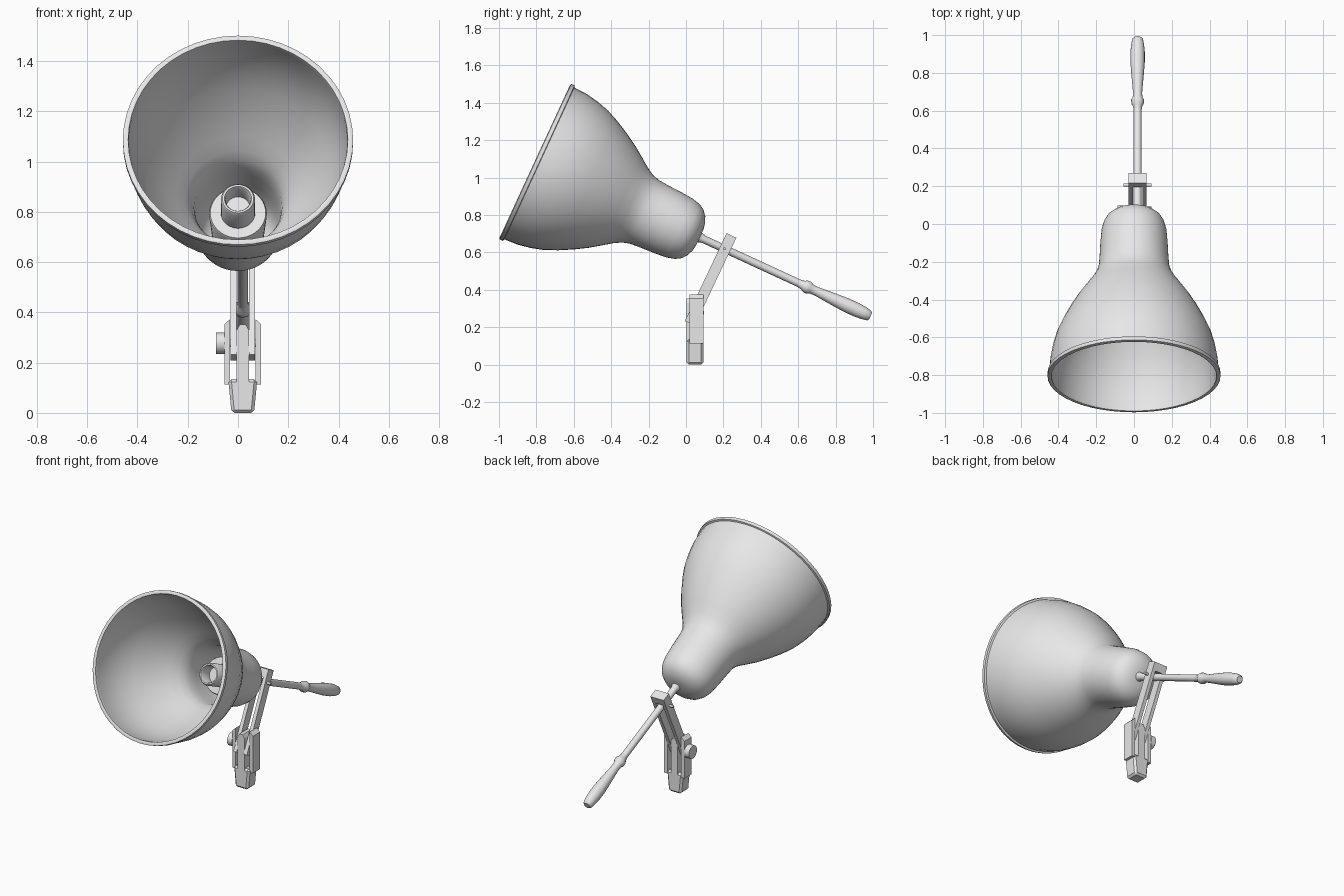
import bpy, bmesh, math
from mathutils import Matrix, Vector

cube = bpy.data.objects.get("Cube")
if cube:
    bpy.data.objects.remove(cube, do_unlink=True)

grey = bpy.data.materials.new("light_grey_metal")
grey.use_nodes = True
grey.diffuse_color = (0.8, 0.8, 0.8, 1)
grey.node_tree.nodes["Principled BSDF"].inputs["Base Color"].default_value = (0.8, 0.8, 0.8, 1)

MID = 0.019  # clamp and handle sit slightly off the shade's centre
TILT = math.radians(-114.77)  # turns local z into the lamp's axis
LINK = math.radians(-25.4)


def finish(name, bm, matrix, smooth=False):
    """Turn a bmesh into a placed object with the shared material."""
    bmesh.ops.recalc_face_normals(bm, faces=bm.faces)
    mesh = bpy.data.meshes.new(name)
    bm.to_mesh(mesh)
    bm.free()
    mesh.materials.append(grey)
    obj = bpy.data.objects.new(name, mesh)
    bpy.context.collection.objects.link(obj)
    obj.matrix_world = matrix
    if smooth:
        bpy.ops.object.select_all(action='DESELECT')
        obj.select_set(True)
        bpy.context.view_layer.objects.active = obj
        bpy.ops.object.shade_smooth_by_angle(angle=math.radians(40))
    return obj


def lathe(name, profile, x=0.0, steps=40):
    """Spin (distance, radius) points around the lamp's axis."""
    bm = bmesh.new()
    verts = [bm.verts.new((r, 0, t)) for t, r in profile]
    edges = [bm.edges.new(pair) for pair in zip(verts, verts[1:])]
    bmesh.ops.spin(bm, geom=verts + edges, cent=(0, 0, 0), axis=(0, 0, 1),
                   angle=math.tau, steps=steps)
    bmesh.ops.remove_doubles(bm, verts=bm.verts, dist=0.0005)
    place = Matrix.Translation((x, -0.805, 1.085)) @ Matrix.Rotation(TILT, 4, 'X')
    return finish(name, bm, place, True)


def box(name, centre, size, angle=0.0, offset=(0, 0, 0)):
    """Box at an offset within a frame tilted about x."""
    bm = bmesh.new()
    bmesh.ops.create_cube(bm, size=1)
    for v in bm.verts:
        v.co = Vector(a * b for a, b in zip(v.co, size)) + Vector(offset)
    return finish(name, bm, Matrix.Translation(centre) @ Matrix.Rotation(angle, 4, 'X'))


def rod_x(name, x1, x2, y, z, radius, sides):
    """Cylinder lying along x."""
    bm = bmesh.new()
    bmesh.ops.create_cone(bm, cap_ends=True, segments=sides, radius1=radius,
                          radius2=radius, depth=x2 - x1)
    place = Matrix.Translation(((x1 + x2) / 2, y, z)) @ Matrix.Rotation(math.pi / 2, 4, 'Y')
    return finish(name, bm, place, True)


def prism(name, outline, y1, y2):
    """Front outline in x and z, extruded along y."""
    bm = bmesh.new()
    face = bm.faces.new([bm.verts.new((x, y1, z)) for x, z in outline])
    new = bmesh.ops.extrude_face_region(bm, geom=[face])["geom"]
    bmesh.ops.translate(bm, vec=(0, y2 - y1, 0),
                        verts=[v for v in new if isinstance(v, bmesh.types.BMVert)])
    return finish(name, bm, Matrix.Identity(4))


# Bell shade: outer wall, then the inner wall offset by the sheet thickness
bell = [(0.023, 0.447), (0.1, 0.443), (0.17, 0.43), (0.24, 0.41), (0.31, 0.379),
        (0.38, 0.342), (0.45, 0.3), (0.51, 0.258), (0.56, 0.222), (0.6, 0.199),
        (0.64, 0.187), (0.7, 0.182), (0.78, 0.178), (0.85, 0.172), (0.895, 0.16),
        (0.925, 0.142), (0.947, 0.115), (0.962, 0.08), (0.968, 0.045)]
wall = 0.012
inner = [(t - wall * 0.5, r - wall) for t, r in reversed(bell)]
lip = [(0.012, 0.435), (-0.002, 0.437), (-0.004, 0.448), (0.0, 0.458),
       (0.02, 0.458), (0.023, 0.447)]
lathe("bell_shade", [(0.968, 0)] + bell[::-1] + lip[::-1] + inner[::-1] + [(0.962, 0)], steps=48)

# Bulb socket: wide collar and hollow tube
lathe("socket_collar", [(0.95, 0.1), (0.7, 0.115), (0.69, 0.11), (0.69, 0)])
lathe("socket_tube", [(0.7, 0.068), (0.565, 0.068), (0.556, 0.062), (0.556, 0.054),
                      (0.565, 0.049), (0.64, 0.047), (0.64, 0)])

# Stem and turned handle
lathe("stem", [(0.94, 0), (0.94, 0.034), (0.975, 0.026), (0.99, 0.021),
               (1.56, 0.021), (1.56, 0)], MID, 20)
lathe("handle", [(1.55, 0), (1.55, 0.021), (1.575, 0.025), (1.59, 0.033), (1.61, 0.034),
                 (1.625, 0.026), (1.65, 0.024), (1.7, 0.028), (1.76, 0.033), (1.83, 0.038),
                 (1.89, 0.038), (1.935, 0.034), (1.965, 0.028), (1.973, 0.02), (1.973, 0)],
      MID, 20)

# Forked link: two bars joined over the stem
link_centre = (MID, 0.1315, 0.455)
for side, sx in (("right", -1), ("left", 1)):
    box(side + "_link_bar", link_centre, (0.023, 0.058, 0.52), LINK, (sx * 0.0365, 0, 0))
box("link_bridge", link_centre, (0.096, 0.058, 0.05), LINK, (0, 0, 0.2355))
rod_x("link_pin", MID - 0.074, MID + 0.074, 0.206, 0.62, 0.008, 12)

# Clamp: tapered plug, central tongue and two outer cheeks
plug = prism("plug", [(MID - w, z) for w, z in ((0.045, 0), (0.056, 0.115), (0.056, 0.135))]
             + [(MID + w, z) for w, z in ((0.056, 0.135), (0.056, 0.115), (0.045, 0))], 0.004, 0.093)
chamfer = plug.modifiers.new("chamfer", 'BEVEL')
chamfer.width = 0.012
chamfer.segments = 1
prism("tongue", [(MID - 0.024, 0.12), (MID + 0.024, 0.12), (MID + 0.024, 0.33),
                 (MID + 0.012, 0.352), (MID - 0.012, 0.352), (MID - 0.024, 0.33)], 0.004, 0.093)
for side, sx in (("right", -1), ("left", 1)):
    prism(side + "_cheek", [(MID + sx * w, z) for w, z in (
        (0.05, 0.112), (0.073, 0.112), (0.073, 0.352), (0.05, 0.374))], 0.02, 0.093)

# Tightening screw through the clamp
rod_x("screw_shaft", MID - 0.08, MID + 0.07, 0.055, 0.277, 0.015, 12)
rod_x("screw_knob", -0.088, MID - 0.073, 0.055, 0.277, 0.042, 16)
